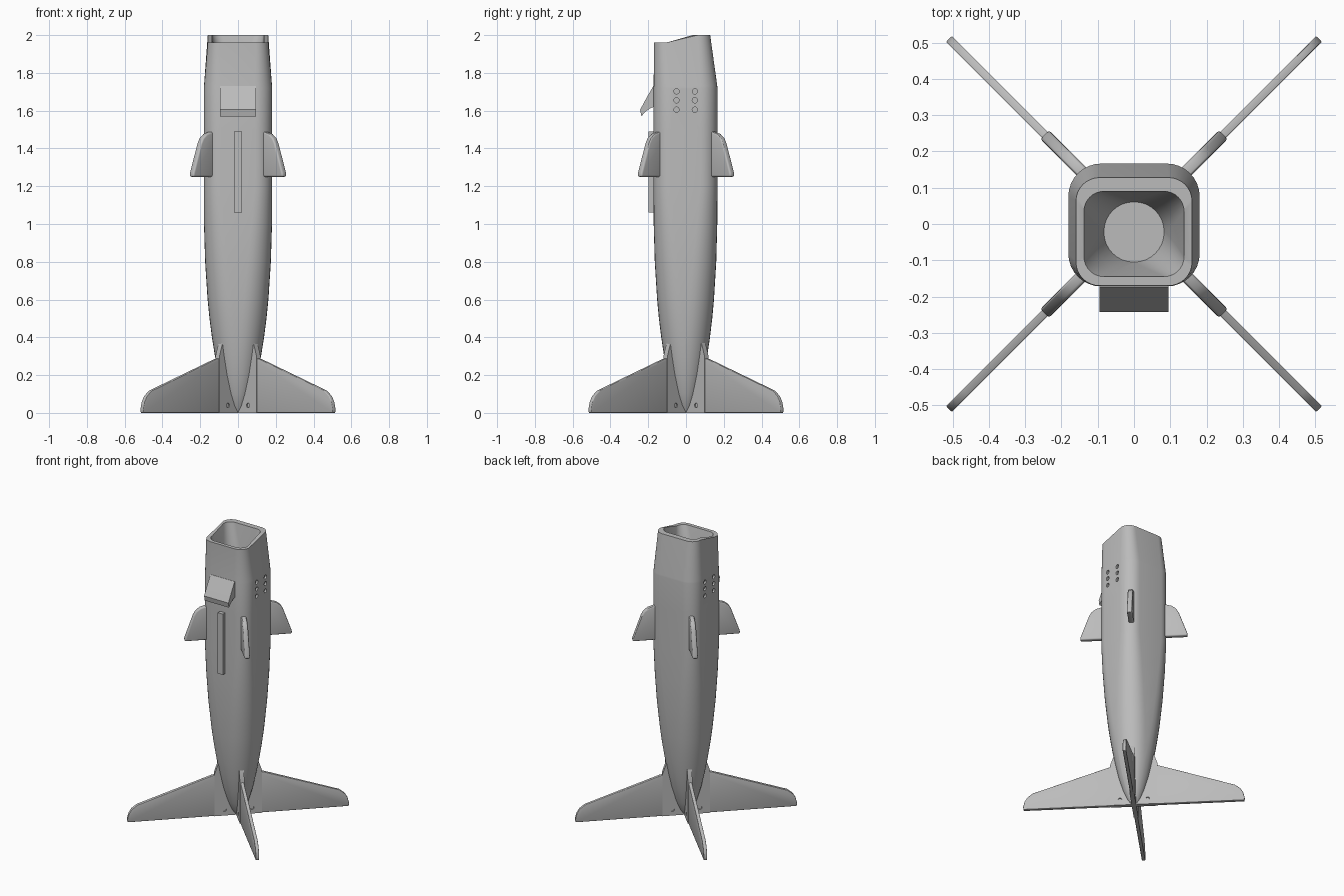
import bpy, bmesh, math
from mathutils import Matrix, Vector

if "Cube" in bpy.data.objects:
    bpy.data.objects.remove(bpy.data.objects["Cube"], do_unlink=True)

grey = bpy.data.materials.new("plain_grey")
grey.use_nodes = True
COLOUR = (0.5, 0.5, 0.5, 1)
grey.diffuse_color = COLOUR
grey.node_tree.nodes["Principled BSDF"].inputs["Base Color"].default_value = COLOUR


def finish(bm, name):
    bmesh.ops.recalc_face_normals(bm, faces=bm.faces)
    mesh = bpy.data.meshes.new(name)
    bm.to_mesh(mesh)
    bm.free()
    mesh.materials.append(grey)
    obj = bpy.data.objects.new(name, mesh)
    bpy.context.collection.objects.link(obj)
    return obj


def activate(obj):
    bpy.ops.object.select_all(action='DESELECT')
    obj.select_set(True)
    bpy.context.view_layer.objects.active = obj


def smooth(obj, angle=30):
    activate(obj)
    bpy.ops.object.shade_smooth_by_angle(angle=math.radians(angle))


def apply(obj, mod):
    activate(obj)
    bpy.ops.object.modifier_apply(modifier=mod.name)


def prism(name, points, thickness, bevel=0.0):
    """Extrude an (x, z) outline symmetrically along y."""
    bm = bmesh.new()
    verts = [bm.verts.new((x, -thickness / 2, z)) for x, z in points]
    face = bm.faces.new(verts)
    ext = bmesh.ops.extrude_face_region(bm, geom=[face])["geom"]
    bmesh.ops.translate(bm, vec=(0, thickness, 0),
                        verts=[v for v in ext if isinstance(v, bmesh.types.BMVert)])
    obj = finish(bm, name)
    if bevel:
        mod = obj.modifiers.new("Bevel", 'BEVEL')
        mod.width, mod.segments, mod.limit_method = bevel, 3, 'ANGLE'
        mod.angle_limit = math.radians(50)
        apply(obj, mod)
    return obj


def drill(obj, places, radius, depth):
    """Cut round holes; each place is a centre and an axis."""
    bm = bmesh.new()
    for centre, axis in places:
        turn = Vector(axis).to_track_quat('Z', 'Y').to_matrix().to_4x4()
        bmesh.ops.create_cone(bm, cap_ends=True, segments=20, radius1=radius, radius2=radius,
                              depth=depth, matrix=Matrix.Translation(centre) @ turn)
    cutter = finish(bm, "hole_cutter")
    cutter.hide_render = True
    mod = obj.modifiers.new("Holes", 'BOOLEAN')
    mod.operation, mod.object, mod.solver = 'DIFFERENCE', cutter, 'EXACT'
    apply(obj, mod)
    bpy.data.objects.remove(cutter, do_unlink=True)


def section(half, front, back, radius, steps=8):
    """Rounded rectangle in the horizontal plane."""
    pts = []
    for k, (sx, y) in enumerate([(1, back), (-1, back), (-1, front), (1, front)]):
        cx = sx * (half - radius)
        cy = y - radius if y == back else y + radius
        for i in range(steps + 1):
            a = math.pi / 2 * (k + i / steps)
            pts.append((cx + radius * math.cos(a), cy + radius * math.sin(a)))
    return pts


def rim_height(y):
    t = min(1, max(0, (y + 0.085) / 0.115))
    return 1.96 + 0.04 * t * t * (3 - 2 * t)


# Hollow-nosed body: tail to rim, then down into the intake
rings = []
for z, half in [(0, .02), (.04, .045), (.1, .07), (.2, .1), (.3, .122), (.4, .138), (.5, .151),
                (.6, .161), (.8, .174), (1, .18), (1.2, .181), (1.5, .181), (1.72, .181), (1.73, .18)]:
    roundness = 0.95 - 0.45 * min(1, max(0, (z - 0.3) / 0.9))
    rings.append([(x, y, z) for x, y in section(half, -.95 * half, .92 * half, roundness * half)])
rings.append([(x, y, rim_height(y)) for x, y in section(.16, -.17, .128, .065)])
rings.append([(x, y, rim_height(y)) for x, y in section(.138, -.145, .09, .055)])
rings.append([(x, y, 1.84) for x, y in section(.108, -.122, .072, .075)])
rings.append([(x, y, 1.72) for x, y in section(.083, -.105, .061, .082)])
bm = bmesh.new()
loops = [[bm.verts.new(p) for p in ring] for ring in rings]
for low, high in zip(loops, loops[1:]):
    for i in range(len(low)):
        j = (i + 1) % len(low)
        bm.faces.new((low[i], low[j], high[j], high[i]))
bm.faces.new(loops[0][::-1])
bm.faces.new(loops[-1])
body = finish(bm, "body")
drill(body, [((s * .18, y, z), (1, 0, 0)) for s in (-1, 1) for y in (-.05, .047)
             for z in (1.605, 1.655, 1.702)], .014, .024)
smooth(body)

# Four diagonal sets of tail fin, fin bracket and fore fin
R2 = math.sqrt(2)
tail = [(.07, 0), (.508, 0), (.51, .02), (.503, .06), (.49, .09), (.465, .118), (.12, .285), (.07, .3)]
fore = [(.11, 1.25), (.247, 1.25), (.246, 1.27), (.207, 1.425), (.195, 1.455), (.175, 1.477),
        (.145, 1.49), (.11, 1.49)]
bracket = [(.005, 0), (.109, 0), (.109, .3), (.092, .37), (.005, .37)]
for k, corner in enumerate(["back_left", "back_right", "front_right", "front_left"]):
    turn = Matrix.Rotation(math.radians(45 + 90 * k), 4, 'Z')
    for part, outline, thick, bevel in [("tail_fin", tail, .023, .004), ("fore_fin", fore, .034, .009),
                                        ("fin_bracket", bracket, .03, 0)]:
        obj = prism(part + "_" + corner, [(x * R2, z) for x, z in outline], thick, bevel)
        if part == "fin_bracket":
            drill(obj, [((.09, s * .015, .04), (0, 1, 0)) for s in (-1, 1)], .012, .016)
        obj.data.transform(turn)
        smooth(obj)

# Scoop and rail on the front face
side_on = Matrix.Rotation(math.radians(90), 4, 'Z')
scoop = prism("front_scoop", [(-.15, 1.73), (-.173, 1.73), (-.205, 1.675), (-.243, 1.605), (-.236, 1.57),
                              (-.215, 1.595), (-.185, 1.615), (-.15, 1.625)], .19)
rail = prism("front_rail", [(-.13, 1.06), (-.198, 1.06), (-.198, 1.49), (-.13, 1.49)], .04)
for obj in (scoop, rail):
    obj.data.transform(side_on)
    smooth(obj)
